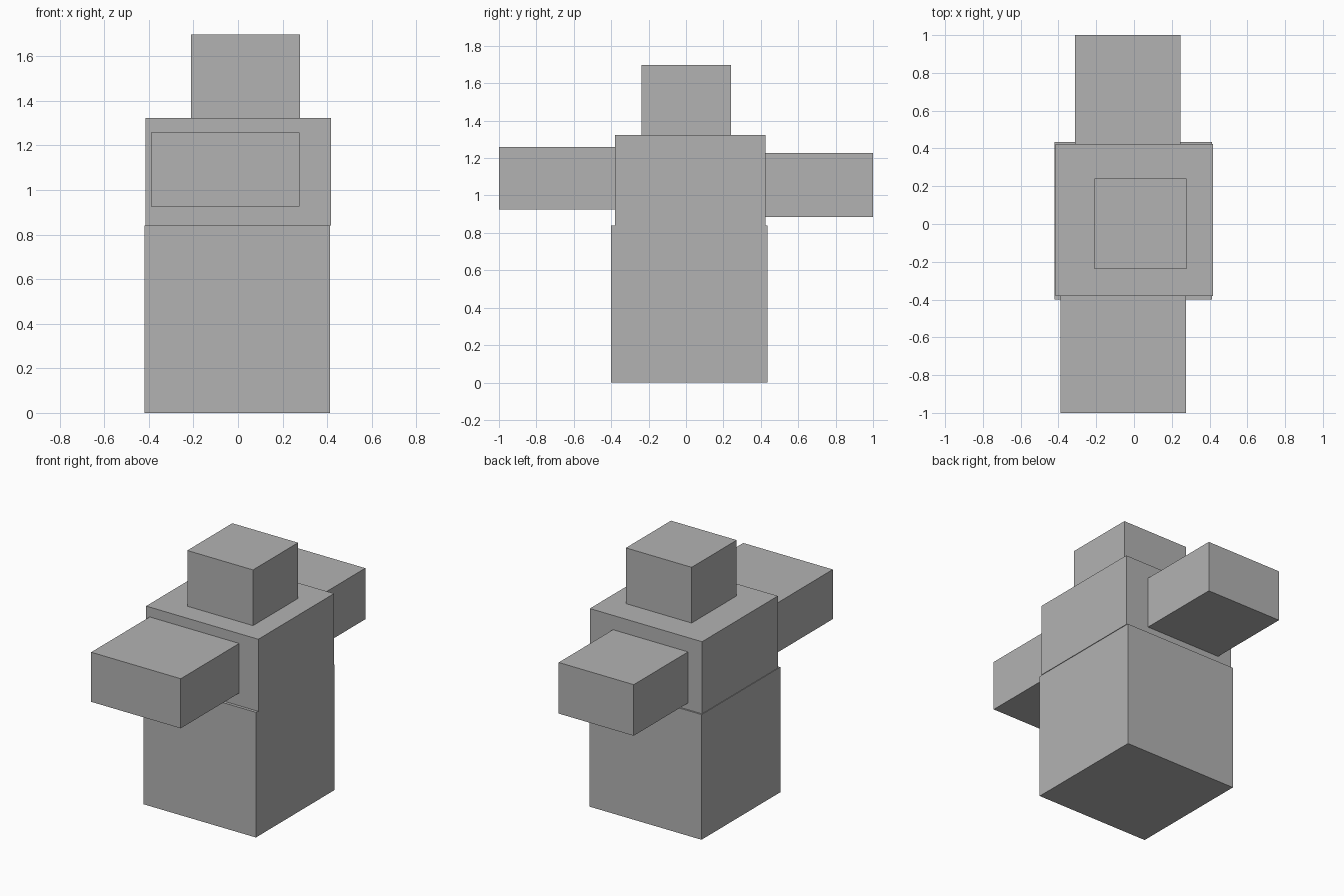
import bpy
from mathutils import Vector

default = bpy.data.objects.get("Cube")
if default:
    bpy.data.objects.remove(default, do_unlink=True)

# Single plain grey for every part
grey = bpy.data.materials.new("plain_grey")
grey.use_nodes = True
colour = (0.45, 0.45, 0.45, 1)
grey.diffuse_color = colour
grey.node_tree.nodes["Principled BSDF"].inputs["Base Color"].default_value = colour


def block(name, low, high):
    """Add a flat-sided box spanning two opposite corners."""
    low, high = Vector(low), Vector(high)
    bpy.ops.mesh.primitive_cube_add(size=1, location=(low + high) / 2)
    obj = bpy.context.object
    obj.name = name
    obj.scale = high - low
    bpy.ops.object.transform_apply(location=False, rotation=False, scale=True)
    obj.data.materials.append(grey)
    return obj


# Stacked body and head
block("lower_body", (-0.42, -0.40, 0), (0.413, 0.435, 0.84))
block("upper_body", (-0.416, -0.38, 0.84), (0.417, 0.424, 1.324))
block("head", (-0.21, -0.238, 1.324), (0.278, 0.24, 1.698))

# Arms reaching forward and back
block("front_arm", (-0.39, -1, 0.925), (0.275, -0.38, 1.258))
block("back_arm", (-0.312, 0.424, 0.885), (0.245, 1, 1.228))
